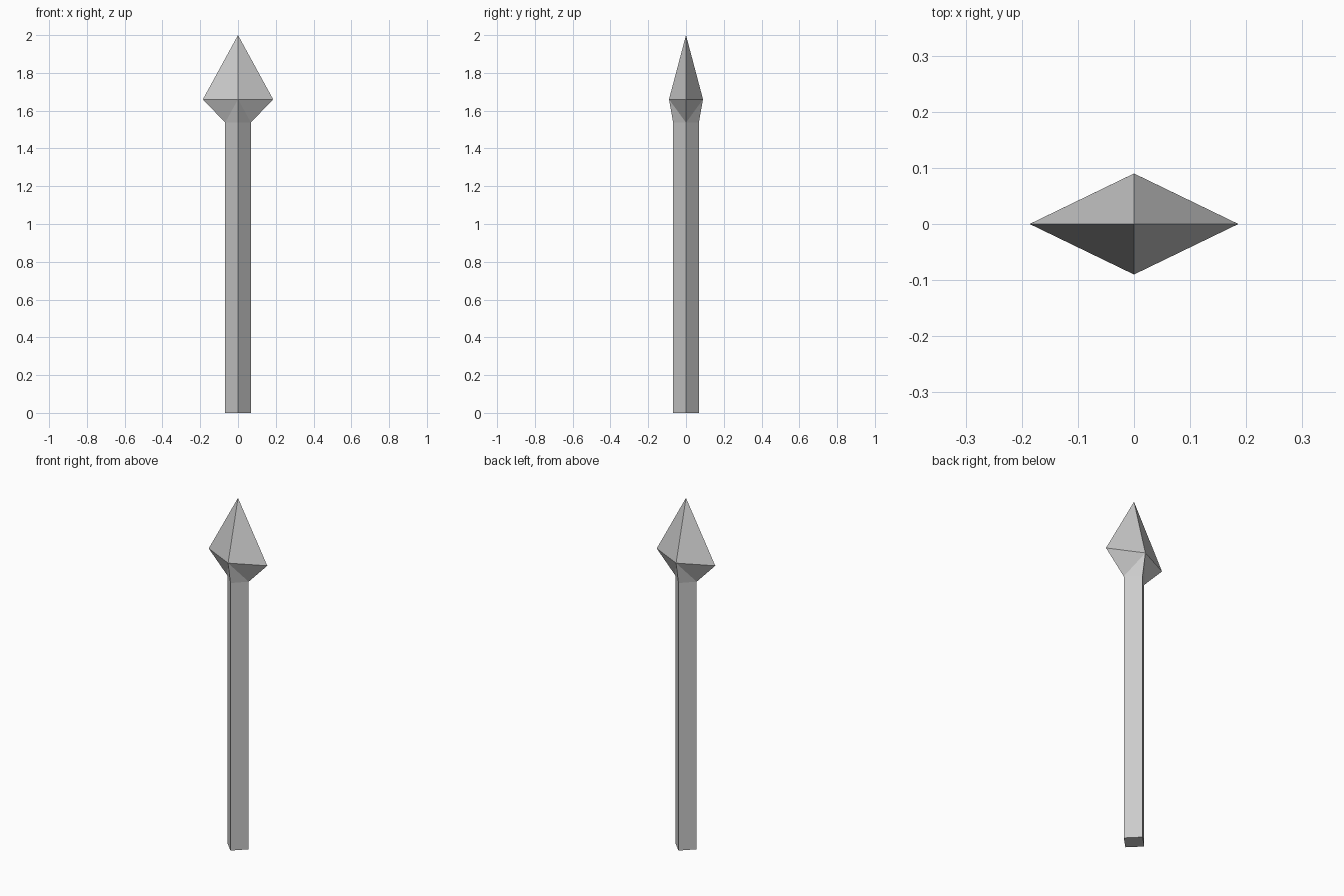
import bpy, bmesh

if "Cube" in bpy.data.objects:
    bpy.data.objects.remove(bpy.data.objects["Cube"])


def diamond(bm, rx, ry, z):
    """Four-cornered ring: right, back, left, front."""
    return [bm.verts.new(p) for p in ((rx, 0, z), (0, ry, z), (-rx, 0, z), (0, -ry, z))]


def finish(bm, name):
    mesh = bpy.data.meshes.new(name)
    bm.to_mesh(mesh)
    bm.free()
    bpy.context.collection.objects.link(bpy.data.objects.new(name, mesh))


SHAFT_R, SHAFT_TOP = 0.068, 1.537

# Square shaft turned corner-on, closed at the foot
bm = bmesh.new()
low, top = diamond(bm, SHAFT_R, SHAFT_R, 0), diamond(bm, SHAFT_R, SHAFT_R, SHAFT_TOP)
for i in range(4):
    j = (i + 1) % 4
    bm.faces.new((low[i], low[j], top[j], top[i]))
bm.faces.new(low[::-1])
finish(bm, "shaft")

# Spear head: flared collar below, flattened four-sided point above
bm = bmesh.new()
neck, wide = diamond(bm, SHAFT_R, SHAFT_R, SHAFT_TOP), diamond(bm, 0.186, 0.09, 1.66)
tip = bm.verts.new((0, 0, 2))
for i in range(4):
    j = (i + 1) % 4
    # collar folds run from the front/back corners down to the side corners
    if i % 2 == 0:
        bm.faces.new((neck[i], neck[j], wide[j]))
        bm.faces.new((neck[i], wide[j], wide[i]))
    else:
        bm.faces.new((neck[i], neck[j], wide[i]))
        bm.faces.new((neck[j], wide[j], wide[i]))
    bm.faces.new((wide[i], wide[j], tip))
finish(bm, "spear_head")
